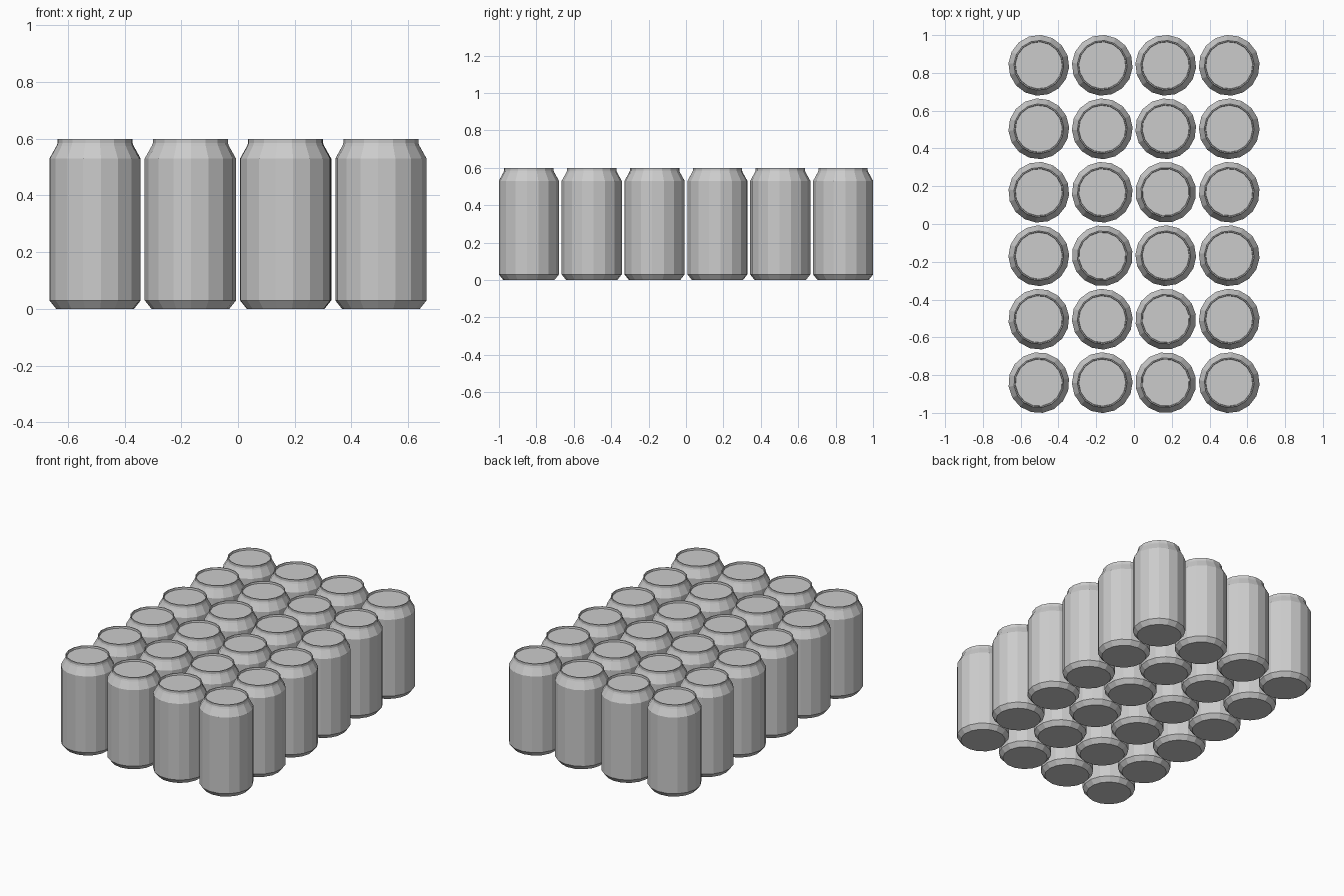
import bpy, bmesh, random
from math import cos, sin, tau, radians

if "Cube" in bpy.data.objects:
    bpy.data.objects.remove(bpy.data.objects["Cube"])

random.seed(4)
SIDES = 16
PITCH = 0.336
# can outline: base chamfer, straight wall, shoulder, neck, rim, recessed lid
PROFILE = [(0.137, 0.0), (0.161, 0.03), (0.161, 0.53), (0.136, 0.575),
           (0.132, 0.585), (0.132, 0.6), (0.126, 0.6), (0.124, 0.588)]


def can_mesh():
    bm = bmesh.new()
    rings = [[bm.verts.new((r * cos(tau * i / SIDES), r * sin(tau * i / SIDES), z))
              for i in range(SIDES)] for r, z in PROFILE]
    for lo, hi in zip(rings, rings[1:]):
        for i in range(SIDES):
            j = (i + 1) % SIDES
            bm.faces.new((lo[i], lo[j], hi[j], hi[i]))
    # flat base and lid
    bm.faces.new(rings[0][::-1])
    bm.faces.new(rings[-1])
    mesh = bpy.data.meshes.new("can")
    bm.to_mesh(mesh)
    bm.free()
    return mesh


# 4 x 6 tray of cans, each turned a little differently
mesh = can_mesh()
front_turns = [7.5, 1.0, 9.5, 18.5]
for row in range(6):
    for col in range(4):
        can = bpy.data.objects.new(f"can_{row + 1}_{col + 1}", mesh)
        can.location = ((col - 1.5) * PITCH, (row - 2.5) * PITCH, 0)
        turn = front_turns[col] if row == 0 else random.uniform(0, 22.5)
        can.rotation_euler.z = radians(turn)
        bpy.context.collection.objects.link(can)
